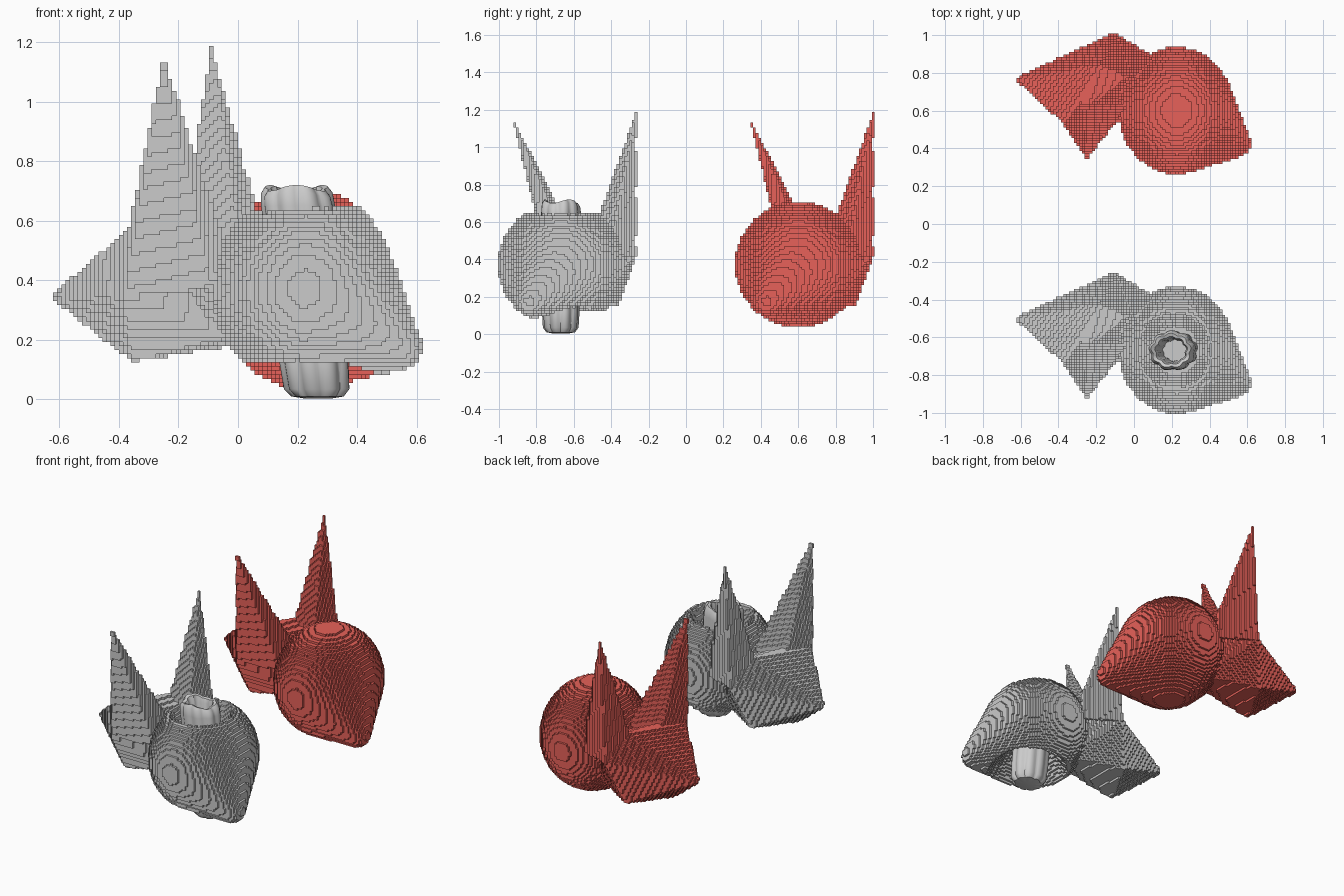
import bpy, bmesh, math
from mathutils import Vector

if "Cube" in bpy.data.objects:
    bpy.data.objects.remove(bpy.data.objects["Cube"])

S = 0.0138          # block size
SHIFT = -1.268      # grey piece sits this far in front of the red one


def fill(lo, hi, inside):
    """Set of block indices whose centre passes the test."""
    rng = [range(math.floor(lo[i] / S) - 1, math.ceil(hi[i] / S) + 1) for i in range(3)]
    return {(i, j, k) for i in rng[0] for j in rng[1] for k in rng[2]
            if inside((i + .5) * S, (j + .5) * S, (k + .5) * S)}


def hull_blocks(points):
    """Blocks filling the convex hull of a few corner points."""
    bm = bmesh.new()
    for p in points:
        bm.verts.new(p)
    bmesh.ops.convex_hull(bm, input=bm.verts)
    mid = sum((Vector(p) for p in points), Vector()) / len(points)
    planes = []
    for f in bm.faces:
        f.normal_update()
        n = f.normal.copy()
        d = n.dot(f.verts[0].co)
        if n.dot(mid) > d:
            n, d = -n, -d
        planes.append((n.x, n.y, n.z, d + S * .25))
    bm.free()
    lo = [min(p[i] for p in points) for i in range(3)]
    hi = [max(p[i] for p in points) for i in range(3)]
    return fill(lo, hi, lambda x, y, z: all(a * x + b * y + c * z <= d for a, b, c, d in planes))


def round_cone_blocks(c1, r1, c2, r2, sx):
    """Blocks filling the hull of a large and a small sphere, squeezed in x about c1."""
    x0 = c1[0]
    c1, c2 = Vector(c1), Vector((x0 + (c2[0] - x0) / sx, c2[1], c2[2]))
    length = (c2 - c1).length
    u = (c2 - c1) / length
    k = (r1 - r2) / length
    g = k / math.sqrt(1 - k * k)

    def inside(x, y, z):
        v = Vector((x0 + (x - x0) / sx, y, z)) - c1
        a = v.dot(u)
        h = math.sqrt(max(v.length_squared - a * a, 0))
        t = min(max(a - h * g, 0), length)
        return math.hypot(a - t, h) < r1 - k * t
    lo = [min(c1[i] - r1, c2[i] - r2) for i in range(3)]
    hi = [max(c1[i] + r1, c2[i] + r2) for i in range(3)]
    return fill(lo, hi, inside)


def block_object(name, cells, dy=0):
    """Turn blocks into one stepped surface."""
    verts, faces, index = [], [], {}

    def vid(p):
        if p not in index:
            index[p] = len(verts)
            verts.append([c * S for c in p])
        return index[p]
    for c in cells:
        for ax in range(3):
            b, d = (ax + 1) % 3, (ax + 2) % 3
            for s in (0, 1):
                n = list(c)
                n[ax] += 2 * s - 1
                if tuple(n) in cells:
                    continue
                quad = []
                for p, q in ((0, 0), (1, 0), (1, 1), (0, 1)):
                    v = list(c)
                    v[ax] += s
                    v[b] += p
                    v[d] += q
                    quad.append(vid(tuple(v)))
                faces.append(quad if s else quad[::-1])
    me = bpy.data.meshes.new(name)
    me.from_pydata(verts, [], faces)
    ob = bpy.data.objects.new(name, me)
    ob.location.y = dy
    bpy.context.collection.objects.link(ob)
    return ob


# Round body with blunt nose
body = round_cone_blocks((.225, .6, .372), .337, (.55, .43, .175), .075, .91)

# Faceted tail block and the two tall spikes
L, C1, C2, D = (-.63, .77, .345), (-.355, .635, .13), (-.21, .91, .155), (-.13, 1.0, .42)
G, F1, N = (-.365, .53, .57), (-.38, .54, .35), (-.28, .64, .57)
tail = hull_blocks([L, C1, C2, D, F1, G, N, (-.05, .6, .21), (.1, .75, .2),
                    (-.18, .84, .56), (0, .8, .5)])
spike_a = hull_blocks([(-.25, .345, 1.14), G, F1, N, (-.09, .55, .38), (-.04, .63, .5)])
spike_b = hull_blocks([(-.09, 1.0, 1.175), D, (-.18, .84, .56), (0, .77, .54),
                       (.09, .88, .54), (.08, .9, .4)])
solid = body | tail | spike_a | spike_b


# Tilted tube axis through the grey piece
def axis(z):
    return .27 - .075 * z / .72, -.67


# Craters where the tube leaves the body, top and bottom
def in_crater(c):
    x, y, z = ((v + .5) * S for v in c)
    cx, cy = axis(z)
    d = math.hypot(x - cx, y + SHIFT - cy)
    return (z > .5 and d < .205 - (.66 - z) * .5) or (z < .28 and d < .25 - (z - .1) * .75)


red = block_object("solid_piece", solid)
mat = bpy.data.materials.new("red")
mat.diffuse_color = (.8, .12, .1, 1)
mat.use_nodes = True
mat.node_tree.nodes["Principled BSDF"].inputs["Base Color"].default_value = mat.diffuse_color
red.data.materials.append(mat)
block_object("hollowed_piece", {c for c in solid if not (c in body and in_crater(c))}, SHIFT)

# Ribbed tube: (radius, height) profile from the closed foot over the rim to the inner floor
profile = [(.04, .003), (.08, .01), (.1, .035), (.105, .12), (.105, .3), (.108, .5), (.112, .65),
           (.108, .69), (.095, .71), (.078, .705), (.068, .67), (.06, .5), (.05, .2)]
bm = bmesh.new()
SEG = 72
rings = []
for i, (r, z) in enumerate(profile):
    cx, cy = axis(z)
    ring = []
    for s in range(SEG):
        a = math.tau * s / SEG
        rib = r * (.92 + .12 * abs(math.sin(a * 4.5 + z)))
        ring.append(bm.verts.new((cx + 1.08 * rib * math.cos(a), cy + .93 * rib * math.sin(a),
                                  z + (.01 * math.sin(3 * a) if 6 < i < 10 else 0))))
    rings.append(ring)
for a, b in zip(rings, rings[1:]):
    for s in range(SEG):
        t = (s + 1) % SEG
        bm.faces.new((a[s], a[t], b[t], b[s]))
bm.faces.new(rings[0][::-1])
bm.faces.new(rings[-1])
me = bpy.data.meshes.new("ribbed_tube")
bm.to_mesh(me)
bm.free()
tube = bpy.data.objects.new("ribbed_tube", me)
bpy.context.collection.objects.link(tube)
bpy.context.view_layer.objects.active = tube
tube.select_set(True)
bpy.ops.object.shade_smooth_by_angle(angle=math.radians(40))
